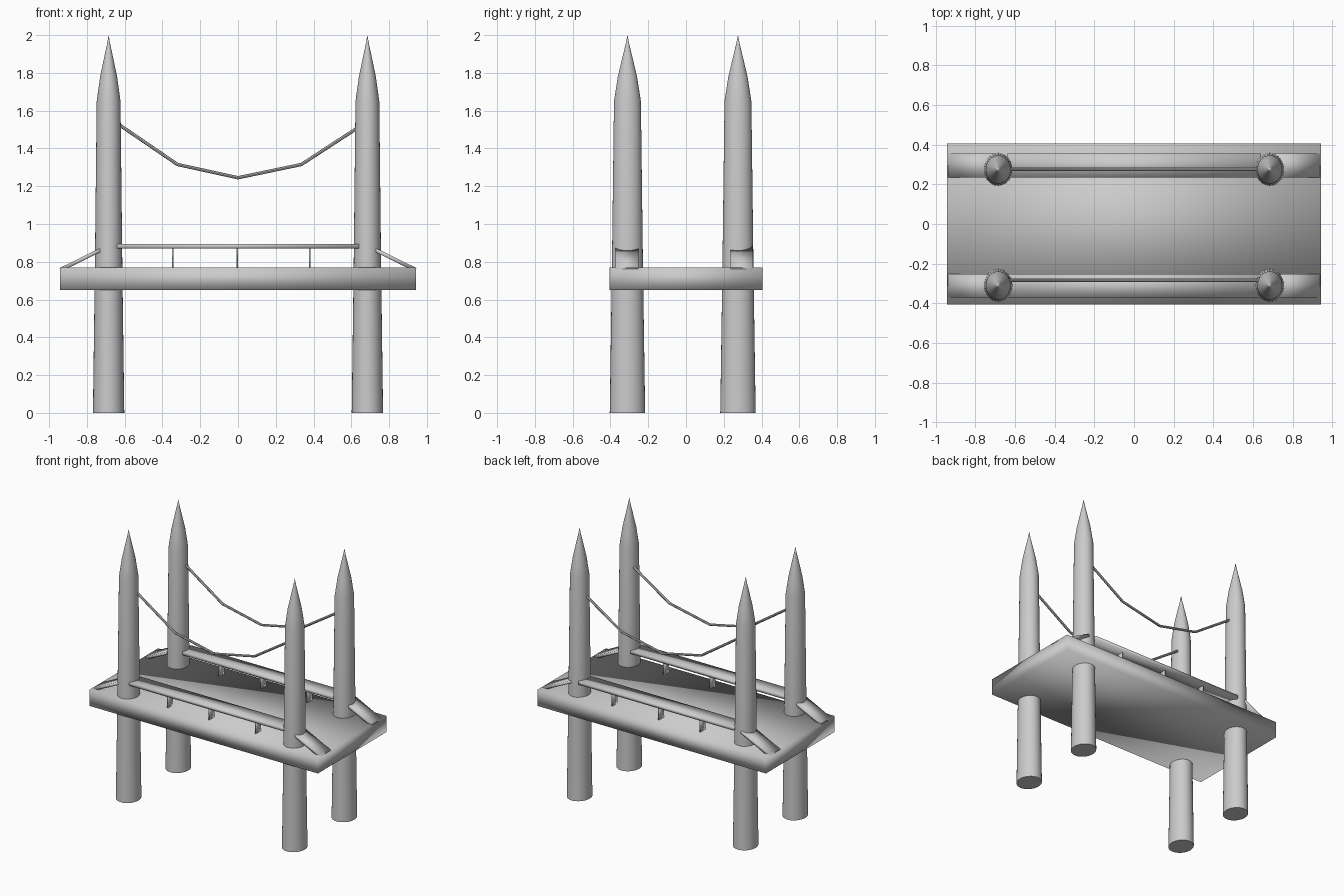
import bpy, bmesh, math
from mathutils import Matrix, Vector

if "Cube" in bpy.data.objects:
    bpy.data.objects.remove(bpy.data.objects["Cube"])


def finish(name, bm, angle=None):
    bmesh.ops.recalc_face_normals(bm, faces=bm.faces)
    me = bpy.data.meshes.new(name)
    bm.to_mesh(me)
    bm.free()
    ob = bpy.data.objects.new(name, me)
    bpy.context.collection.objects.link(ob)
    bpy.ops.object.select_all(action='DESELECT')
    ob.select_set(True)
    bpy.context.view_layer.objects.active = ob
    if angle:
        bpy.ops.object.shade_smooth_by_angle(angle=math.radians(angle))
    else:
        bpy.ops.object.shade_smooth()
    return ob


def box(name, center, size, tilt=0.0):
    bm = bmesh.new()
    m = (Matrix.Translation(center) @ Matrix.Rotation(tilt, 4, 'Y')
         @ Matrix.Diagonal((*size, 1)))
    bmesh.ops.create_cube(bm, size=1, matrix=m)
    return finish(name, bm)


def tower(name, x, y, sides=32):
    # tapered shaft with a pointed spire, slightly oval in plan
    profile = [(.083, 0), (.073, .75), (.063, 1.65), (.054, 1.715),
               (.045, 1.78), (.022, 1.89), (.009, 1.95)]
    bm = bmesh.new()
    rings = []
    for r, z in profile:
        rings.append([bm.verts.new((x + r * math.cos(a), y + 1.13 * r * math.sin(a), z))
                      for a in (2 * math.pi * i / sides for i in range(sides))])
    tip = bm.verts.new((x, y, 2.0))
    for lo, hi in zip(rings, rings[1:]):
        for i in range(sides):
            j = (i + 1) % sides
            bm.faces.new((lo[i], lo[j], hi[j], hi[i]))
    for i in range(sides):
        bm.faces.new((rings[-1][i], rings[-1][(i + 1) % sides], tip))
    bm.faces.new(rings[0])
    finish(name, bm, 40)


def cable(name, y, radius=.009, sides=8):
    # sagging cable swept along a few points
    pts = [(-.65, 1.54), (-.32, 1.315), (0, 1.245), (.335, 1.315), (.65, 1.52)]
    bm = bmesh.new()
    rings = []
    for k, (px, pz) in enumerate(pts):
        a, b = pts[max(k - 1, 0)], pts[min(k + 1, len(pts) - 1)]
        t = Vector((b[0] - a[0], 0, b[1] - a[1])).normalized()
        n = Vector((-t.z, 0, t.x))
        rings.append([bm.verts.new(Vector((px, y, pz)) + radius * (n * math.cos(s) + Vector((0, 1, 0)) * math.sin(s)))
                      for s in (2 * math.pi * i / sides for i in range(sides))])
    for lo, hi in zip(rings, rings[1:]):
        for i in range(sides):
            j = (i + 1) % sides
            bm.faces.new((lo[i], lo[j], hi[j], hi[i]))
    bm.faces.new(rings[0])
    bm.faces.new(rings[-1])
    finish(name, bm, 40)


# Deck slab
box("deck", (0, 0, .71), (1.885, .81, .12))

# side: tower y, rail y, cable y
for side, ty, ry, cy in (("front", -.31, -.312, -.283), ("back", .275, .295, .277)):
    for end, sx in (("left", -1), ("right", 1)):
        tower(f"{side}_{end}_tower", sx * .685, ty)
        # sloping end plank from deck edge up to the tower
        a, b = Vector((.94, 0, .758)), Vector((.70, 0, .876))
        d = a - b
        mid = (a + b) / 2
        box(f"{side}_{end}_end_brace", (sx * mid.x, ry, mid.z), (d.length, .12, .02),
            sx * math.atan2(-d.z, d.x))
    # Flat rail plank and its posts
    box(f"{side}_rail", (0, ry, .882), (1.28, .12, .024))
    for i, px in enumerate((-.345, -.005, .38)):
        box(f"{side}_rail_post_{i + 1}", (px, ry + .005, .82), (.008, .06, .12))
    cable(f"{side}_cable", cy)
